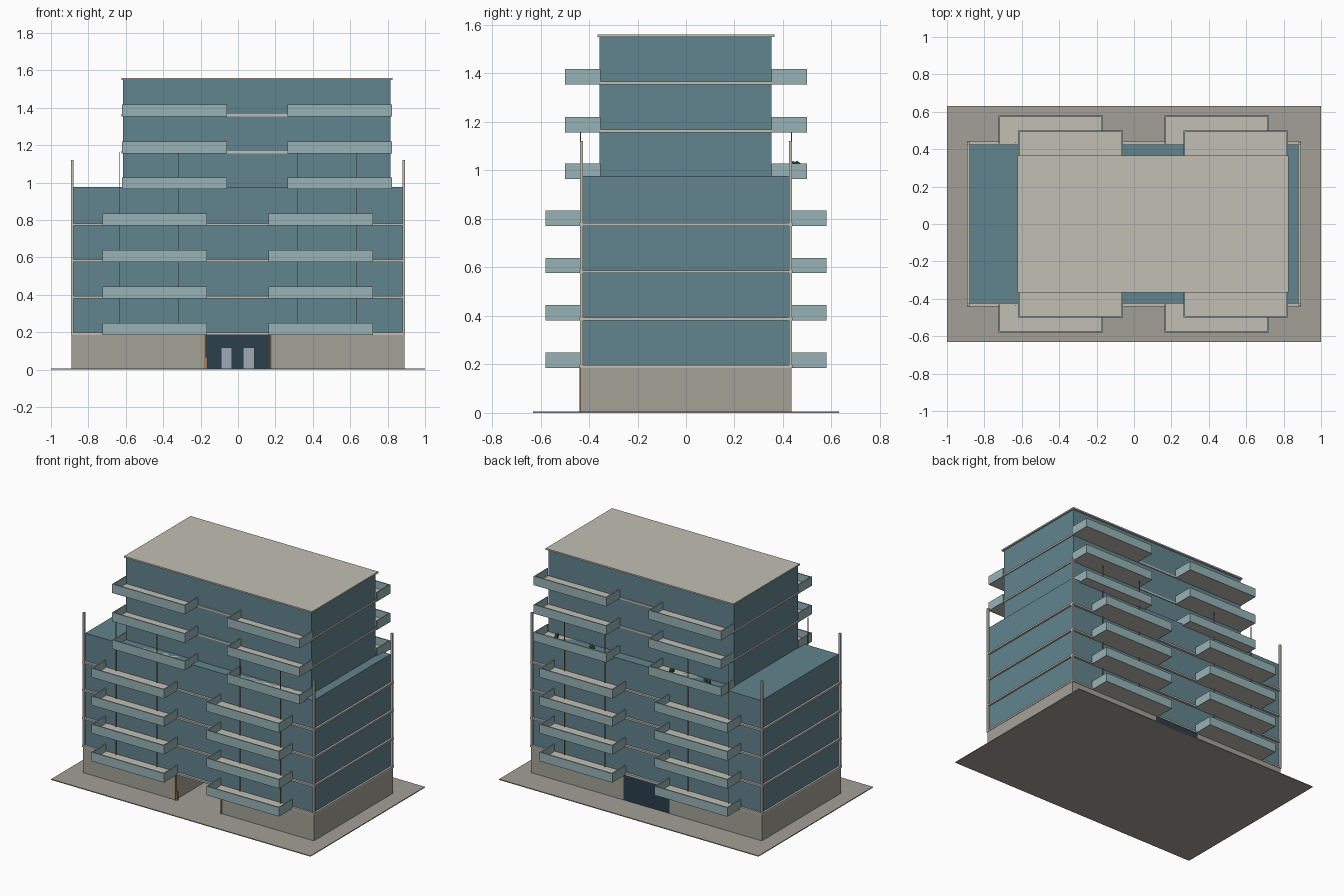
import bpy, bmesh, random
from mathutils import Matrix, Vector

if "Cube" in bpy.data.objects:
    bpy.data.objects.remove(bpy.data.objects["Cube"])

random.seed(4)


def mat(name, r, g, b):
    m = bpy.data.materials.new(name)
    m.diffuse_color = (r, g, b, 1)
    m.use_nodes = True
    m.node_tree.nodes["Principled BSDF"].inputs["Base Color"].default_value = m.diffuse_color
    return m


GLASS = mat("wall_glass", 0.12, 0.23, 0.27)
RAIL = mat("rail_glass", 0.31, 0.45, 0.46)
CONCRETE = mat("pale_concrete", 0.54, 0.52, 0.46)
STONE = mat("podium_stone", 0.37, 0.36, 0.31)
PAVING = mat("paving", 0.36, 0.35, 0.31)
DARK = mat("dark_glass", 0.025, 0.05, 0.075)
DOOR = mat("door_grey", 0.35, 0.41, 0.46)
BRONZE = mat("bronze", 0.35, 0.22, 0.10)
LEAF = mat("leaf", 0.06, 0.16, 0.05)


def boxes(name, spans, material):
    """One object from boxes given as (x0, x1, y0, y1, z0, z1)."""
    bm = bmesh.new()
    for x0, x1, y0, y1, z0, z1 in spans:
        centre = Vector((x0 + x1, y0 + y1, z0 + z1)) / 2
        size = (abs(x1 - x0), abs(y1 - y0), abs(z1 - z0), 1)
        bmesh.ops.create_cube(bm, size=1, matrix=Matrix.Translation(centre) @ Matrix.Diagonal(size))
    mesh = bpy.data.meshes.new(name)
    bm.to_mesh(mesh)
    bm.free()
    mesh.materials.append(material)
    ob = bpy.data.objects.new(name, mesh)
    bpy.context.collection.objects.link(ob)
    return ob


# Site and ground floor, with a deep entrance passage open to the front
boxes("ground_plate", [(-1, 1, -0.63, 0.63, 0, 0.006)], PAVING)
boxes("podium", [(s * 0.178, s * 0.89, -0.435, 0.435, 0.006, 0.187) for s in (-1, 1)], STONE)
boxes("lobby_glass", [(-0.178, 0.178, 0.42, 0.434, 0.006, 0.187)], DARK)
boxes("lobby_doors", [(x - 0.03, x + 0.03, 0.41, 0.42, 0.006, 0.12) for x in (-0.062, 0.058)], DOOR)
boxes("entrance_frame", [(s * 0.172, s * 0.182, -0.44, -0.428, 0.006, 0.187) for s in (-1, 1)], BRONZE)
boxes("entrance_sign_post", [(-0.172, -0.162, -0.435, -0.425, 0.006, 0.065)], BRONZE)

# Glazed lower block and set-back upper block
boxes("lower_block", [(-0.88, 0.88, -0.424, 0.424, 0.19, 0.977)], GLASS)
boxes("upper_block", [(-0.615, 0.815, -0.356, 0.352, 0.97, 1.551)], GLASS)

# Floor slabs and roof
LOWER_Z = (0.192, 0.387, 0.582, 0.777)
UPPER_Z = (0.971, 1.163, 1.361)
boxes("lower_floor_slabs", [(-0.893, 0.893, -0.44, 0.44, z - 0.006, z + 0.006) for z in LOWER_Z], CONCRETE)
boxes("upper_floor_slabs", [(-0.622, 0.822, -0.362, 0.358, z - 0.006, z + 0.006) for z in UPPER_Z[1:]], CONCRETE)
boxes("roof_slab", [(-0.622, 0.826, -0.366, 0.366, 1.55, 1.56)], CONCRETE)

# Corner posts rising past the terrace, and slim facade columns
boxes("corner_posts", [(sx * 0.88, sx * 0.893, sy * 0.424, sy * 0.438, 0.19, 1.122)
                       for sx in (-1, 1) for sy in (-1, 1)], CONCRETE)
boxes("facade_columns", [(x - 0.002, x + 0.002, sy * 0.434, sy * 0.438, 0.19, 1.163)
                         for x in (-0.635, -0.32, 0.32, 0.632) for sy in (-1, 1)], BRONZE)


def balconies(name, levels, x_starts, y_in, y_out):
    """Balcony slabs with three-sided glass rails, front and back."""
    slabs, rails = [], []
    t, width = 0.008, 0.56
    for z in levels:
        for x0 in x_starts:
            x1 = x0 + width
            for s in (-1, 1):
                slabs.append((x0 + t, x1 - t, s * y_in, s * (y_out - t), z - 0.006, z + 0.006))
                za, zb = z - 0.006, z + 0.057
                rails.append((x0, x1, s * (y_out - t), s * y_out, za, zb))
                rails.append((x0, x0 + t, s * y_in, s * (y_out - t), za, zb))
                rails.append((x1 - t, x1, s * y_in, s * (y_out - t), za, zb))
    boxes(name + "_balcony_slabs", slabs, CONCRETE)
    boxes(name + "_balcony_rails", rails, RAIL)


balconies("lower", LOWER_Z, (-0.725, 0.162), 0.43, 0.58)
balconies("upper", UPPER_Z, (-0.62, 0.264), 0.352, 0.50)

# Small shrubs on the rear terrace balconies
bm = bmesh.new()
for x in (-0.48, -0.2, 0.405, 0.685):
    for i in range(4):
        p = Vector((x + random.uniform(-0.012, 0.012), 0.45 + random.uniform(-0.01, 0.01),
                    0.997 + i * 0.009))
        bmesh.ops.create_icosphere(bm, subdivisions=1, radius=0.015, matrix=Matrix.Translation(p))
mesh = bpy.data.meshes.new("terrace_shrubs")
bm.to_mesh(mesh)
bm.free()
mesh.materials.append(LEAF)
bpy.context.collection.objects.link(bpy.data.objects.new("terrace_shrubs", mesh))
